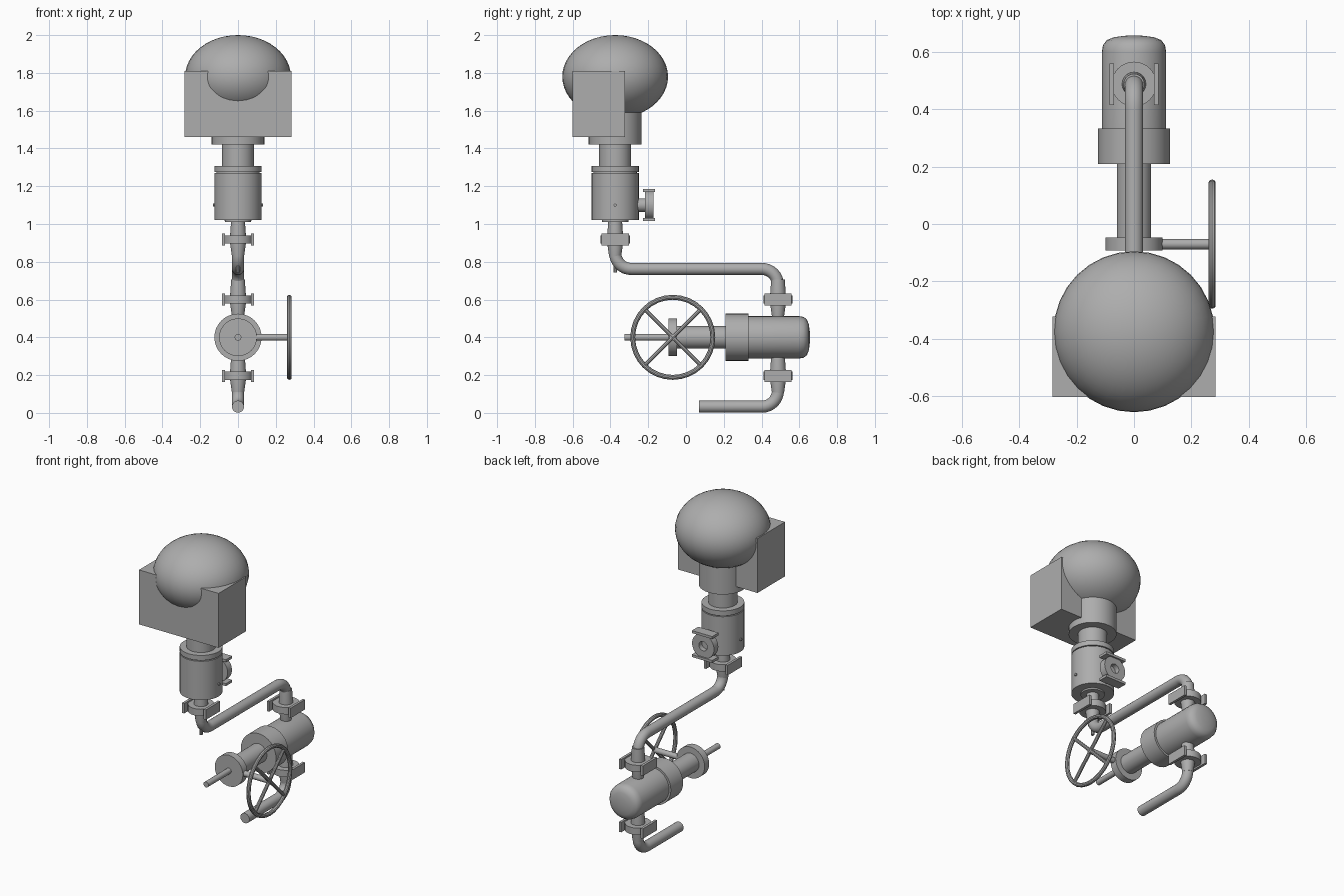
import bpy, bmesh, math
from mathutils import Vector, Matrix

cube = bpy.data.objects.get("Cube")
if cube:
    bpy.data.objects.remove(cube, do_unlink=True)

metal = bpy.data.materials.new("grey_metal")
metal.use_nodes = True
GREY = (0.42, 0.42, 0.42, 1)
metal.diffuse_color = GREY
metal.node_tree.nodes["Principled BSDF"].inputs["Base Color"].default_value = GREY

TO_Y = Matrix.Rotation(math.radians(-90), 4, 'X')
TO_X = Matrix.Rotation(math.radians(90), 4, 'Y')
STAND = Matrix.Identity(4)


def finish(name, bm, smooth=True):
    bmesh.ops.recalc_face_normals(bm, faces=bm.faces)
    mesh = bpy.data.meshes.new(name)
    bm.to_mesh(mesh)
    bm.free()
    mesh.materials.append(metal)
    ob = bpy.data.objects.new(name, mesh)
    bpy.context.collection.objects.link(ob)
    if smooth:
        bpy.ops.object.select_all(action='DESELECT')
        ob.select_set(True)
        bpy.context.view_layer.objects.active = ob
        bpy.ops.object.shade_smooth_by_angle(angle=math.radians(35))
    return ob


def lathe_into(bm, profile, matrix, sides=32, closed=False):
    """Turn (radius, height) points round the local z axis."""
    rings = []
    for r, h in profile:
        if r == 0:
            rings.append([bm.verts.new(matrix @ Vector((0, 0, h)))])
        else:
            rings.append([bm.verts.new(matrix @ Vector((r * math.cos(a), r * math.sin(a), h)))
                          for a in (math.tau * i / sides for i in range(sides))])
    pairs = list(zip(rings, rings[1:]))
    if closed:
        pairs.append((rings[-1], rings[0]))
    for a, b in pairs:
        for i in range(sides):
            j = (i + 1) % sides
            quad = [a[i % len(a)], a[j % len(a)], b[j % len(b)], b[i % len(b)]]
            bm.faces.new(list(dict.fromkeys(quad)))
    if not closed:
        for ring in (rings[0], rings[-1]):
            if len(ring) > 2:
                bm.faces.new(ring)


def lathe(name, profile, at=(0, 0, 0), axis=STAND, sides=32):
    bm = bmesh.new()
    lathe_into(bm, profile, Matrix.Translation(at) @ axis, sides)
    return finish(name, bm)


def box_into(bm, centre, size, matrix=STAND):
    m = matrix @ Matrix.Translation(centre) @ Matrix.Diagonal((*size, 1))
    bmesh.ops.create_cube(bm, size=1, matrix=m)


def clamp(name, at, axis=STAND):
    """Bored ring with a clip plate on either side."""
    bm = bmesh.new()
    m = Matrix.Translation(at) @ axis
    lathe_into(bm, [(0.078, -0.022), (0.078, 0.022), (0.03, 0.022), (0.03, -0.022)], m, closed=True)
    for side in (-1, 1):
        box_into(bm, (side * 0.077, 0, 0), (0.016, 0.145, 0.064), m)
    return finish(name, bm)


def pipe(name, corners, radius=0.032, bend=0.085):
    """Round pipe in the y-z plane with a smooth bend at each inner corner."""
    pts = [Vector((0, *c)) for c in corners]
    path = [pts[0]]
    for p, q, r in zip(pts, pts[1:], pts[2:]):
        u, v = (p - q).normalized(), (r - q).normalized()
        centre = q + (u + v) * bend
        for i in range(9):
            a = math.pi / 2 * i / 8
            path.append(centre - v * bend * math.cos(a) - u * bend * math.sin(a))
    path.append(pts[-1])
    bm = bmesh.new()
    rings = []
    for i, p in enumerate(path):
        t = (path[min(i + 1, len(path) - 1)] - path[max(i - 1, 0)]).normalized()
        side = Vector((1, 0, 0))
        up = t.cross(side)
        rings.append([bm.verts.new(p + (side * math.cos(a) + up * math.sin(a)) * radius)
                      for a in (math.tau * k / 20 for k in range(20))])
    for a, b in zip(rings, rings[1:]):
        for k in range(20):
            j = (k + 1) % 20
            bm.faces.new((a[k], a[j], b[j], b[k]))
    bm.faces.new(rings[0])
    bm.faces.new(rings[-1])
    return finish(name, bm)


HEAD_Y, VALVE_Y, VALVE_Z = -0.375, 0.487, 0.40

# Domed head and its box housing
bm = bmesh.new()
bmesh.ops.create_uvsphere(bm, u_segments=32, v_segments=24, radius=1,
                          matrix=Matrix.Translation((0, HEAD_Y, 1.78))
                          @ Matrix.Diagonal((0.28, 0.28, 0.22, 1)))
finish("head_dome", bm)
bm = bmesh.new()
box_into(bm, (0, -0.462, 1.636), (0.566, 0.28, 0.35))
finish("head_housing", bm, smooth=False)

# Column below the head
lathe("head_neck", [(0.14, 1.42), (0.14, 1.75)], (0, HEAD_Y, 0))
lathe("column_neck", [(0.085, 1.30), (0.085, 1.43)], (0, HEAD_Y, 0))
lathe("column_body", [(0.07, 1.01), (0.07, 1.02), (0.125, 1.02), (0.125, 1.27), (0.115, 1.27),
                      (0.115, 1.276), (0.125, 1.276), (0.125, 1.308), (0.08, 1.308)], (0, HEAD_Y, 0))
lathe("column_pins", [(0.008, -0.133), (0.008, 0.133)], (0, HEAD_Y, 1.10), TO_X, 10)

# Side port at the back of the column
lathe("port_tube", [(0.036, -0.27), (0.036, -0.205)], (0, 0, 1.10), TO_Y)
clamp("port_clamp", (0, -0.195, 1.10), TO_Y @ Matrix.Rotation(math.pi / 2, 4, 'Z'))

# Pipework with clamps and tapered ends
pipe("upper_pipe", [(HEAD_Y, 0.93), (HEAD_Y, 0.762), (VALVE_Y, 0.762), (VALVE_Y, 0.60)])
pipe("lower_pipe", [(0.07, 0.033), (VALVE_Y, 0.033), (VALVE_Y, 0.20)])
lathe("drain_nub", [(0.01, 0.742), (0.01, 0.79)], (0, HEAD_Y, 0), sides=10)
for label, y, z in (("column", HEAD_Y, 0.918), ("valve_top", VALVE_Y, 0.60), ("valve_bottom", VALVE_Y, 0.196)):
    clamp(label + "_clamp", (0, y, z))
    lathe(label + "_ferrule", [(0.032, -0.09), (0.042, -0.02), (0.042, 0.02), (0.036, 0.105)], (0, y, z), sides=20)

# Valve lying along y
lathe("valve_body", [(0.112, 0.32), (0.112, 0.60), (0.108, 0.622), (0.095, 0.64),
                     (0.07, 0.65), (0.035, 0.655), (0, 0.657)], (0, 0, VALVE_Z), TO_Y)
lathe("valve_collar", [(0.125, 0.208), (0.125, 0.332)], (0, 0, VALVE_Z), TO_Y)
lathe("valve_bonnet", [(0.06, -0.06), (0.06, 0.21)], (0, 0, VALVE_Z), TO_Y)
lathe("valve_flange", [(0.10, -0.093), (0.10, -0.047)], (0, 0, VALVE_Z), TO_Y)
lathe("valve_rod", [(0.018, -0.325), (0.018, -0.08)], (0, 0, VALVE_Z), TO_Y, 16)

# Handwheel on its shaft
WHEEL = (0.272, -0.07, VALVE_Z)
lathe("wheel_shaft", [(0.018, 0), (0.018, 0.28)], (0, -0.07, VALVE_Z), TO_X, 16)
bm = bmesh.new()
rim = [(0.212 + 0.013 * math.cos(a), 0.013 * math.sin(a)) for a in (math.tau * i / 10 for i in range(10))]
lathe_into(bm, rim, Matrix.Translation(WHEEL) @ TO_X, closed=True)
finish("wheel_rim", bm)
for name, angle in (("wheel_spoke_a", 45), ("wheel_spoke_b", -45)):
    lathe(name, [(0.011, -0.21), (0.011, 0.21)], WHEEL, Matrix.Rotation(math.radians(angle), 4, 'X'), 10)
